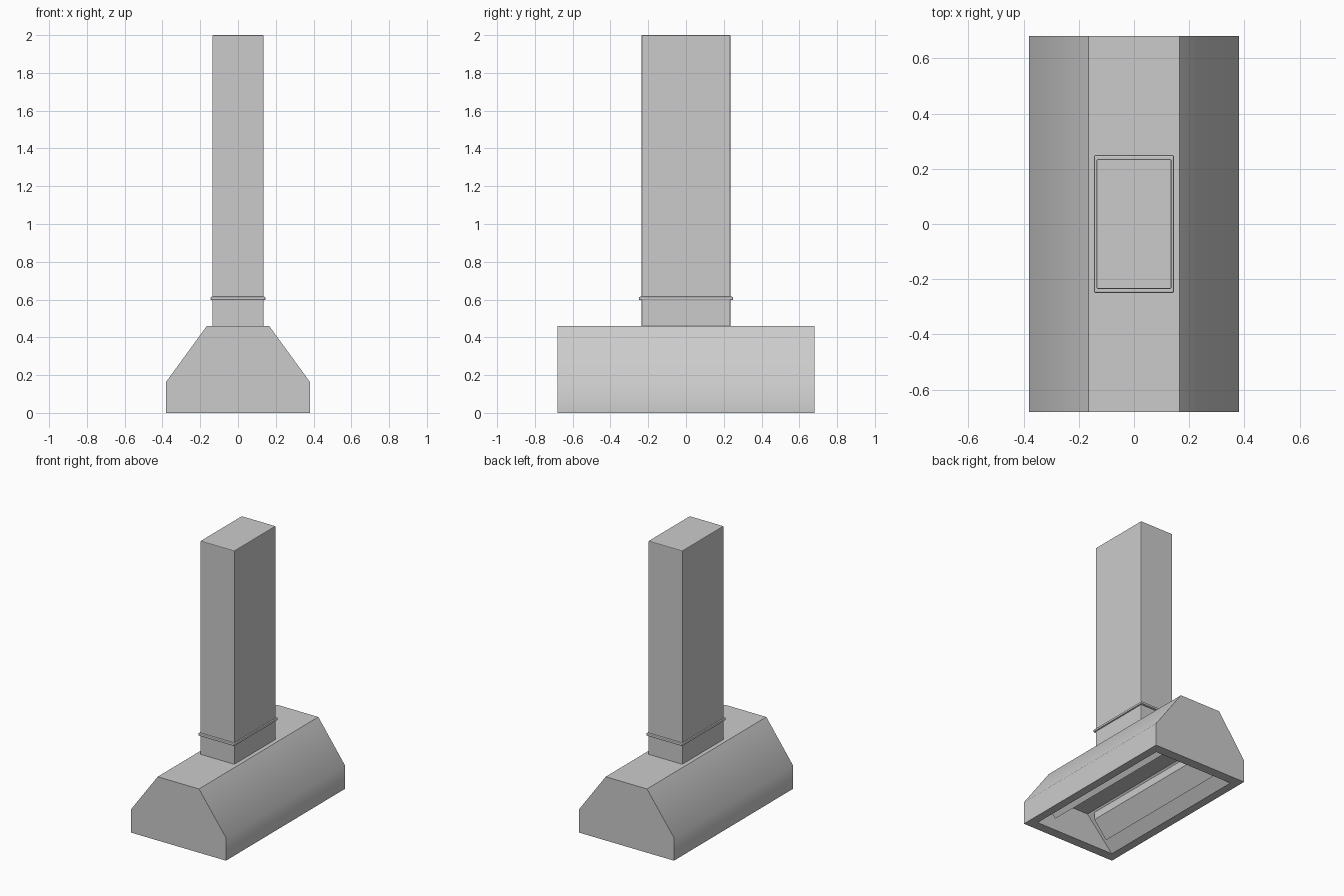
import bpy, bmesh, math

if "Cube" in bpy.data.objects:
    bpy.data.objects.remove(bpy.data.objects["Cube"])


def prism(name, profile, half_len):
    """Extrude an x-z profile along y, centred on y = 0."""
    bm = bmesh.new()
    face = bm.faces.new([bm.verts.new((x, -half_len, z)) for x, z in profile])
    ext = bmesh.ops.extrude_face_region(bm, geom=[face])
    moved = [v for v in ext["geom"] if isinstance(v, bmesh.types.BMVert)]
    bmesh.ops.translate(bm, verts=moved, vec=(0, 2 * half_len, 0))
    bmesh.ops.recalc_face_normals(bm, faces=bm.faces)
    mesh = bpy.data.meshes.new(name)
    bm.to_mesh(mesh)
    bm.free()
    obj = bpy.data.objects.new(name, mesh)
    bpy.context.collection.objects.link(obj)
    return obj


def block(name, hx, hy, z0, z1, bevel):
    """Softly edged upright box."""
    obj = prism(name, [(-hx, z0), (hx, z0), (hx, z1), (-hx, z1)], hy)
    mod = obj.modifiers.new("soft_edges", "BEVEL")
    mod.width = bevel
    mod.segments = 2
    return obj


def mirrored(half):
    return half + [(-x, z) for x, z in reversed(half)]


# Canopy: straight skirt with sloped sides, smooth across the lower bend
canopy = prism("canopy", mirrored([(0.38, 0), (0.38, 0.165), (0.165, 0.46)]), 0.68)
bpy.ops.object.select_all(action="DESELECT")
canopy.select_set(True)
bpy.context.view_layer.objects.active = canopy
bpy.ops.object.shade_smooth_by_angle(angle=math.radians(40))

# Tapered intake cavity cut into the underside
cutter = prism("cavity_cutter", mirrored([(0.32, -0.01), (0.32, 0.0), (0.11, 0.225)]), 0.61)
cut = canopy.modifiers.new("cavity", "BOOLEAN")
cut.operation = "DIFFERENCE"
cut.solver = "EXACT"
cut.object = cutter
bpy.context.view_layer.objects.active = canopy
bpy.ops.object.modifier_apply(modifier=cut.name)
bpy.data.objects.remove(cutter)

# Long filter boxes hanging from each inner slope
for side, label in ((-1, "left"), (1, "right")):
    pts = [(0.22, 0.04), (0.12, 0.16), (0.12, 0.23), (0.255, 0.085)]
    prism(f"filter_{label}", [(side * x, z) for x, z in pts], 0.55)

# Chimney duct and the thin collar around it
block("duct", 0.135, 0.235, 0.455, 2.0, 0.004)
block("collar", 0.145, 0.25, 0.597, 0.615, 0.006)
